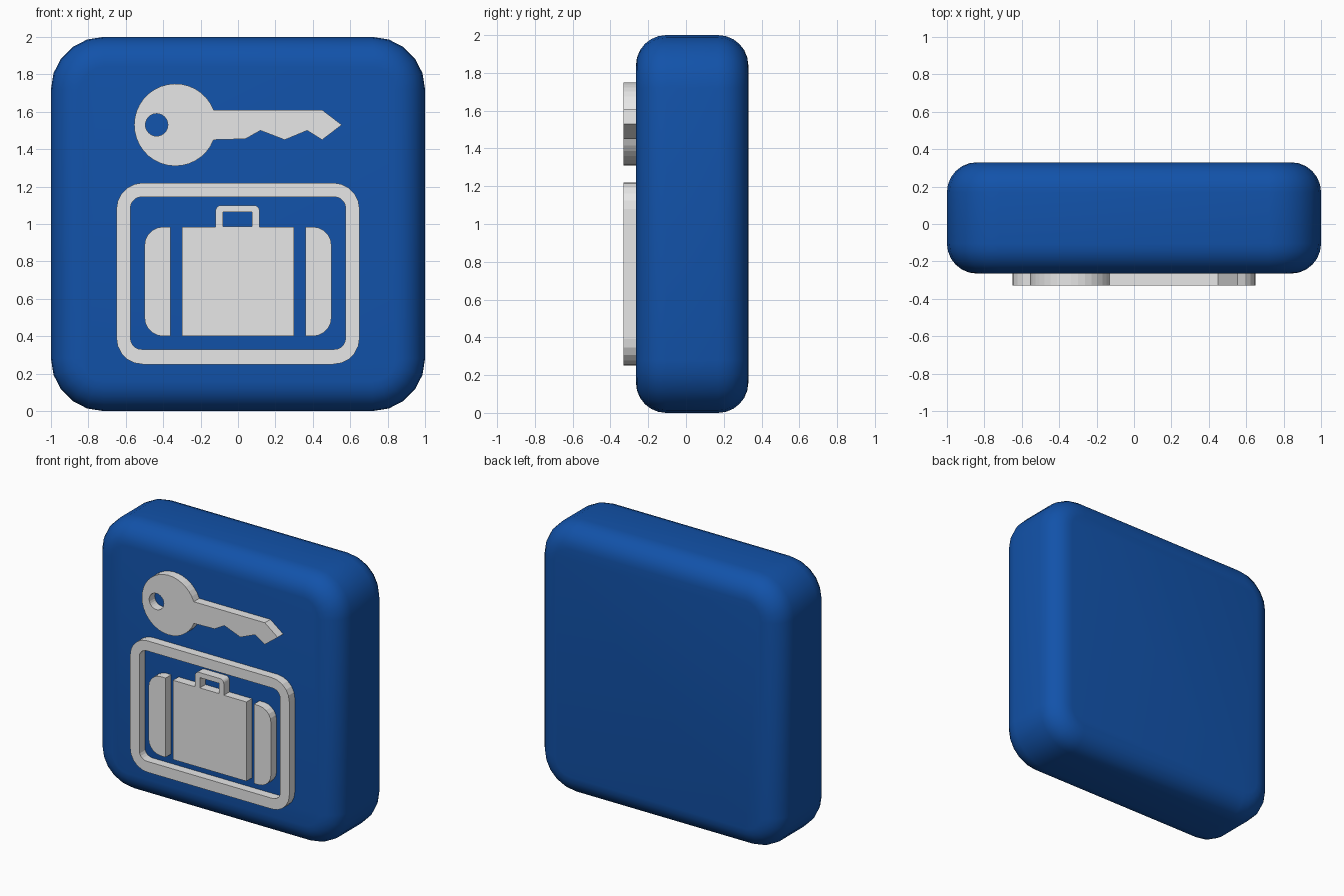
import bpy
import bmesh
from math import sin, cos, pi, radians

cube = bpy.data.objects.get("Cube")
if cube:
    bpy.data.objects.remove(cube, do_unlink=True)

FRONT, BACK, RELIEF = -0.265, 0.33, -0.33


def material(name, rgb):
    m = bpy.data.materials.new(name)
    m.use_nodes = True
    m.diffuse_color = (*rgb, 1)
    m.node_tree.nodes["Principled BSDF"].inputs["Base Color"].default_value = (*rgb, 1)
    return m


blue = material("deep blue", (0.006, 0.085, 0.4))
grey = material("light grey", (0.8, 0.8, 0.8))


def arc(cx, cz, r, start, end, n):
    """Points on an arc, angles in degrees."""
    angles = [radians(start + (end - start) * i / n) for i in range(n + 1)]
    return [(cx + r * cos(a), cz + r * sin(a)) for a in angles]


def rounded(x0, x1, z0, z1, radii, n=5):
    """Box outline; radii run top right, top left, bottom left, bottom right."""
    pts = []
    corners = [(x1, z1, -1, -1), (x0, z1, 1, -1), (x0, z0, 1, 1), (x1, z0, -1, 1)]
    for i, ((x, z, sx, sz), r) in enumerate(zip(corners, radii)):
        if r:
            pts += arc(x + sx * r, z + sz * r, r, 90 * i, 90 * i + 90, n)
        else:
            pts.append((x, z))
    return pts


def plate(name, *outlines):
    """Raised plate on the front face; inner outlines become holes."""
    curve = bpy.data.curves.new(name, "CURVE")
    curve.dimensions = "2D"
    curve.fill_mode = "BOTH"
    back = FRONT + 0.01
    curve.extrude = (back - RELIEF) / 2
    for pts in outlines:
        s = curve.splines.new("POLY")
        s.points.add(len(pts) - 1)
        for p, (x, z) in zip(s.points, pts):
            p.co = (x, z, 0, 1)
        s.use_cyclic_u = True
    obj = bpy.data.objects.new(name, curve)
    obj.location.y = (back + RELIEF) / 2
    obj.rotation_euler.x = pi / 2
    bpy.context.collection.objects.link(obj)
    bpy.ops.object.select_all(action="DESELECT")
    obj.select_set(True)
    bpy.context.view_layer.objects.active = obj
    bpy.ops.object.convert(target="MESH")
    obj = bpy.context.view_layer.objects.active
    obj.data.materials.clear()
    obj.data.materials.append(grey)
    bpy.ops.object.shade_flat()


# Pillow-edged body: stacked rounded outlines that shrink towards both faces
EDGE, CORNER, STEPS = 0.16, 0.28, 6
levels = []
for i in range(STEPS + 1):
    a = pi / 2 * i / STEPS
    levels.append((FRONT + EDGE * (1 - sin(a)), EDGE * (1 - cos(a))))
levels = levels[::-1] + [(FRONT + BACK - y, d) for y, d in levels]
bm = bmesh.new()
rings = []
for y, d in levels:
    outline = rounded(d - 1, 1 - d, d, 2 - d, [CORNER - d] * 4)
    rings.append([bm.verts.new((x, y, z)) for x, z in outline])
bm.faces.new(rings[0])
bm.faces.new(rings[-1])
for r, s in zip(rings, rings[1:]):
    for j in range(len(r)):
        k = (j + 1) % len(r)
        bm.faces.new((r[j], r[k], s[k], s[j]))
bmesh.ops.recalc_face_normals(bm, faces=bm.faces)
mesh = bpy.data.meshes.new("body")
bm.to_mesh(mesh)
bm.free()
mesh.materials.append(blue)
body = bpy.data.objects.new("body", mesh)
bpy.context.collection.objects.link(body)
bpy.context.view_layer.objects.active = body
body.select_set(True)
bpy.ops.object.shade_smooth_by_angle(angle=radians(40))

# Key: round bow with a hole, toothed blade
bow = arc(-0.335, 1.53, 0.22, 21.3, 338.7, 32)
blade = [(0.04, 1.455), (0.12, 1.5), (0.25, 1.45), (0.37, 1.5),
         (0.45, 1.45), (0.555, 1.53), (0.45, 1.61)]
plate("key", bow + blade, arc(-0.435, 1.53, 0.06, 0, 345, 23))

# Frame around the suitcase
plate("suitcase_frame",
      rounded(-0.65, 0.65, 0.25, 1.22, [0.14] * 4),
      rounded(-0.575, 0.575, 0.33, 1.145, [0.06] * 4))

# Suitcase middle with its handle
handle = rounded(-0.12, 0.115, 0.985, 1.1, [0.03, 0.03, 0, 0])
plate("suitcase_middle",
      [(-0.3, 0.985), (-0.3, 0.4), (0.3, 0.4), (0.3, 0.985)] + handle[-1:] + handle[:-1],
      rounded(-0.08, 0.075, 0.987, 1.063, [0] * 4))

# Suitcase ends, rounded on the outside
plate("suitcase_left_end", rounded(0.36, 0.5, 0.4, 0.985, [0.1, 0, 0, 0.1]))
plate("suitcase_right_end", rounded(-0.5, -0.36, 0.4, 0.985, [0, 0.1, 0.1, 0]))
